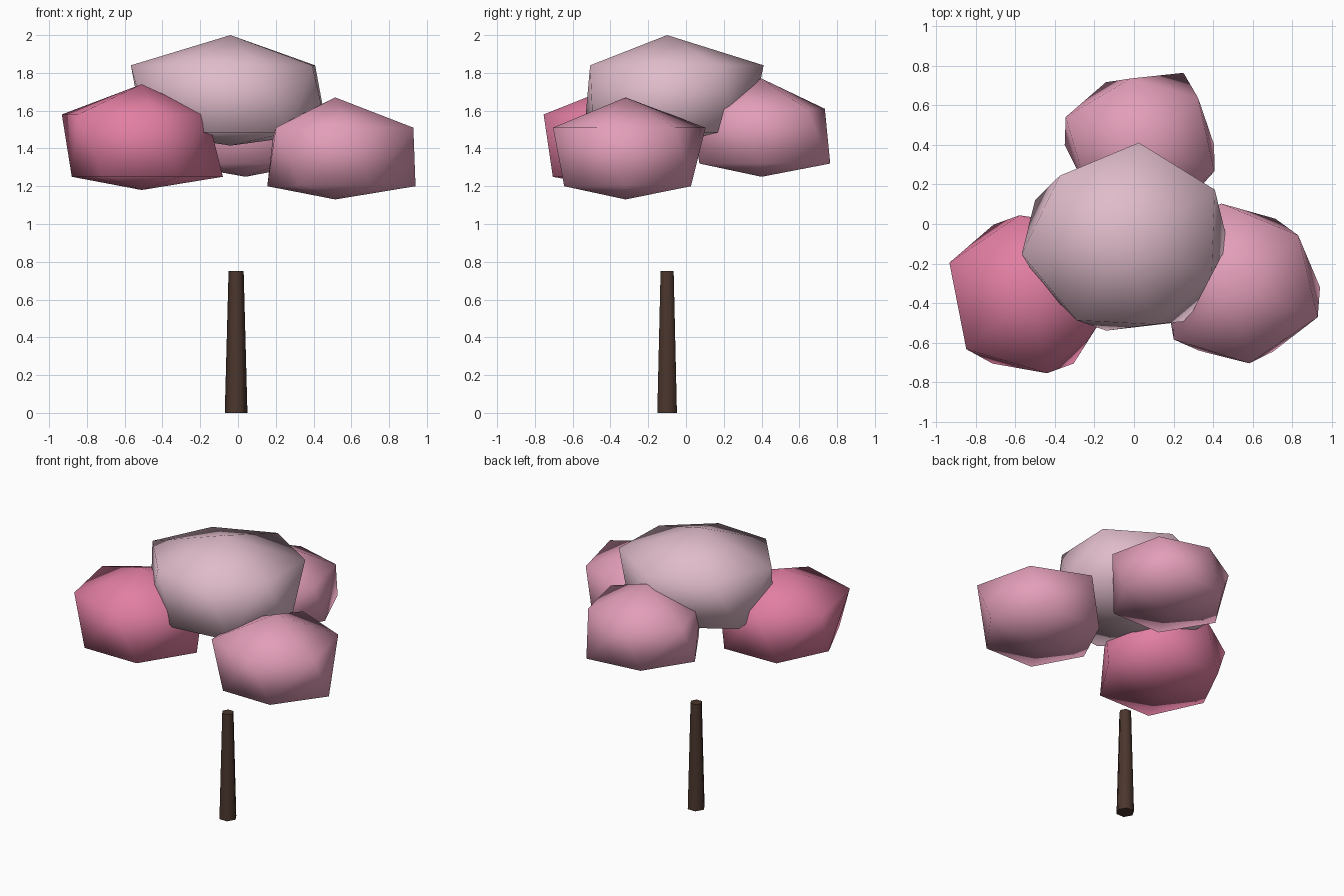
import bpy, bmesh
from math import cos, sin, tau
from mathutils import Vector

if "Cube" in bpy.data.objects:
    bpy.data.objects.remove(bpy.data.objects["Cube"], do_unlink=True)

TWIST = -0.35  # turn of each clump's upper ring against its lower ring
SHOULDER, BASE = 0.16, 0.07  # depth of the crown and of the underside


def make_material(name, color):
    mat = bpy.data.materials.new(name)
    mat.use_nodes = True
    mat.diffuse_color = (*color, 1)
    bsdf = mat.node_tree.nodes["Principled BSDF"]
    bsdf.inputs["Base Color"].default_value = (*color, 1)
    bsdf.inputs["Roughness"].default_value = 0.9
    return mat


def finish(name, bm, mat):
    bmesh.ops.recalc_face_normals(bm, faces=bm.faces)
    for face in bm.faces:
        face.smooth = True
    mesh = bpy.data.meshes.new(name)
    bm.to_mesh(mesh)
    bm.free()
    mesh.materials.append(mat)
    obj = bpy.data.objects.new(name, mesh)
    bpy.context.collection.objects.link(obj)
    return obj


def ring(bm, center, z, radii, phase):
    step = tau / len(radii)
    return [bm.verts.new((center[0] + r * cos(i * step + phase),
                          center[1] + r * sin(i * step + phase), z))
            for i, r in enumerate(radii)]


def clump(name, center, bottom, top, upper_radii, lower_radii, mat):
    """Faceted leaf clump: two uneven rings closed by a crown and a base point."""
    bm = bmesh.new()
    upper = ring(bm, center, top - SHOULDER, upper_radii, TWIST)
    lower = ring(bm, center, bottom + BASE, lower_radii, 0)
    crown = bm.verts.new((*center, top))
    base = bm.verts.new((*center, bottom))
    n = len(upper)
    for i in range(n):
        j = (i + 1) % n
        bm.faces.new((crown, upper[i], upper[j]))
        bm.faces.new((upper[i], lower[i], upper[j]))
        bm.faces.new((upper[j], lower[i], lower[j]))
        bm.faces.new((base, lower[j], lower[i]))
    return finish(name, bm, mat)


bark = make_material("dark bark", (0.07, 0.037, 0.026))
deep = make_material("deep pink", (0.76, 0.21, 0.36))
mid = make_material("mid pink", (0.76, 0.34, 0.48))
pale = make_material("pale pink", (0.74, 0.50, 0.59))

# Tapered six-sided trunk
bm = bmesh.new()
height = 0.75
bmesh.ops.create_cone(bm, cap_ends=True, segments=6, radius1=0.06,
                      radius2=0.04, depth=height)
# Put corners on the x axis
corner = max(bm.verts, key=lambda v: v.co.x)
if abs(corner.co.y) > 0.01:
    from mathutils import Matrix
    bmesh.ops.rotate(bm, verts=bm.verts, matrix=Matrix.Rotation(tau / 12, 3, "Z"))
bmesh.ops.translate(bm, verts=bm.verts, vec=Vector((-0.01, -0.1, height / 2)))
trunk = finish("trunk", bm, bark)
for poly in trunk.data.polygons:
    poly.use_smooth = abs(poly.normal.z) < 0.5

# Leaf clumps
clump("top_foliage", (-0.04, -0.1), 1.415, 2.0,
      (.46, .525, .515, .48, .53, .46, .43),
      (.515, .47, .45, .51, .48, .45, .5), pale)
clump("right_foliage", (-0.51, -0.35), 1.18, 1.74,
      (.37, .41, .4, .45, .44, .41),
      (.43, .41, .4, .37, .41, .41), deep)
clump("left_foliage", (0.515, -0.32), 1.13, 1.67,
      (.44, .41, .43, .345, .41, .39),
      (.425, .4, .4, .36, .37, .375), mid)
clump("back_foliage", (0.04, 0.4), 1.25, 1.77,
      (.39, .37, .34, .41, .36, .38),
      (.365, .42, .365, .39, .38, .38), mid)
